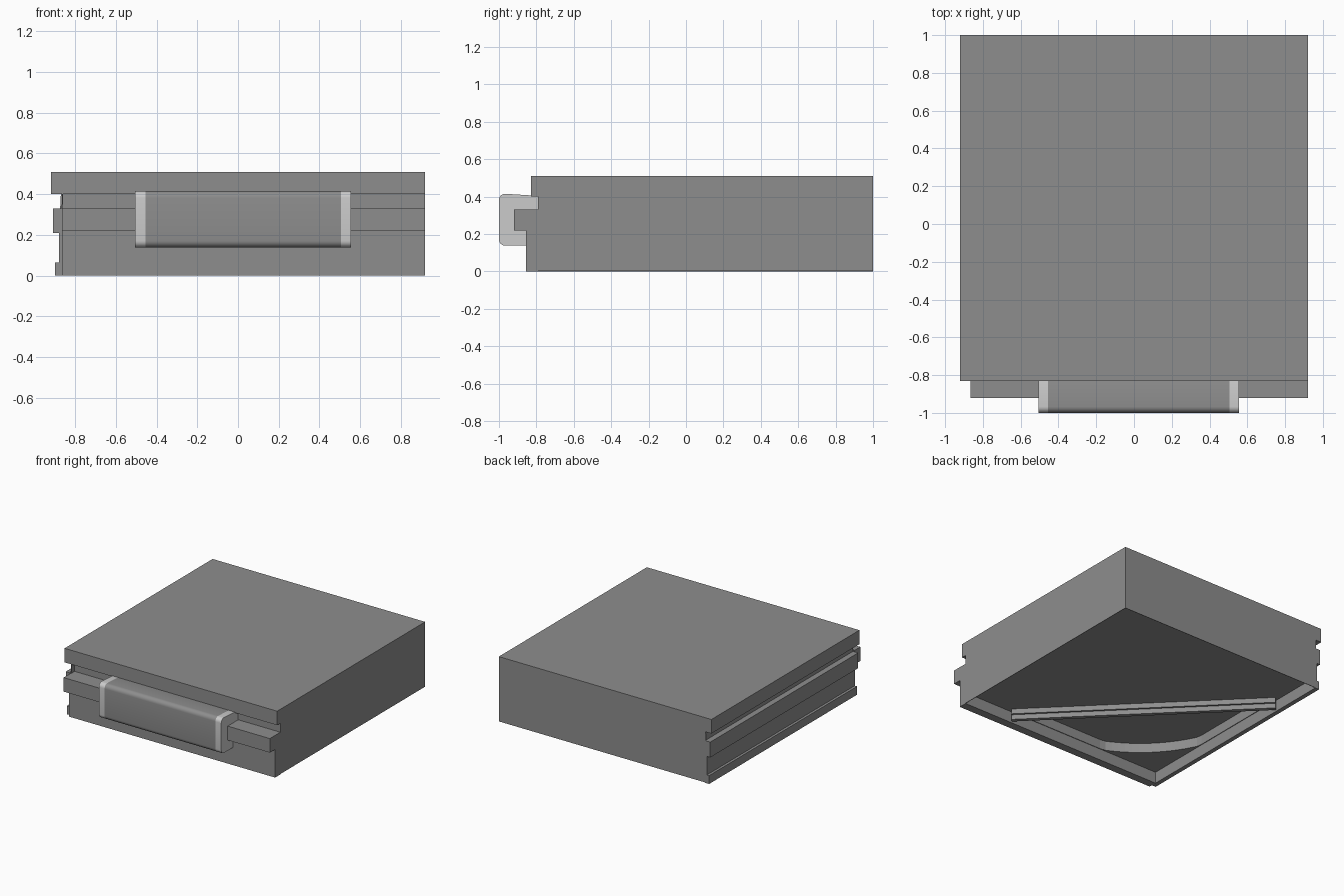
import bpy, bmesh, math
from mathutils import Matrix, Vector

if "Cube" in bpy.data.objects:
    bpy.data.objects.remove(bpy.data.objects["Cube"])


def material(name, v):
    m = bpy.data.materials.new(name)
    m.diffuse_color = (v, v, v, 1)
    m.use_nodes = True
    m.node_tree.nodes["Principled BSDF"].inputs["Base Color"].default_value = m.diffuse_color
    return m


dark = material("dark_grey", 0.27)


def prism(name, pts, axis, lo, hi, mat=dark):
    """Extrude a 2D outline along the x, y or z axis."""
    def place(p, d):
        a, b = p
        return {'x': (d, a, b), 'y': (a, d, b), 'z': (a, b, d)}[axis]
    bm = bmesh.new()
    face = bm.faces.new([bm.verts.new(place(p, lo)) for p in pts])
    ext = bmesh.ops.extrude_face_region(bm, geom=[face])
    moved = [v for v in ext['geom'] if isinstance(v, bmesh.types.BMVert)]
    shift = Vector(place((0, 0), hi - lo))
    bmesh.ops.translate(bm, verts=moved, vec=shift)
    bmesh.ops.recalc_face_normals(bm, faces=bm.faces)
    me = bpy.data.meshes.new(name)
    bm.to_mesh(me)
    bm.free()
    if mat:
        me.materials.append(mat)
    ob = bpy.data.objects.new(name, me)
    bpy.context.collection.objects.link(ob)
    return ob


def rect(x0, x1, y0, y1):
    return [(x0, y0), (x1, y0), (x1, y1), (x0, y1)]


IX, IY, CEIL = -0.865, -0.79, 0.09   # inner corner and underside height

# Main body with the stepped front
body = prism("body", [(1, .51), (-.83, .51), (-.83, .40), (-.79, .40), (-.79, .33),
                      (-.92, .33), (-.92, .22), (-.855, .22), (-.855, 0), (IY, 0),
                      (IY, CEIL), (1, CEIL)], 'x', IX, .92)

# Grooved left side
prism("left_side", [(IX, .51), (-.92, .51), (-.92, .40), (-.861, .40), (-.861, .33),
                    (-.91, .33), (-.91, .21), (-.88, .21), (-.88, .065), (-.90, .065),
                    (-.90, 0), (IX, 0)], 'y', -.83, 1)

# Thin skirt on the right and back
prism("right_skirt", rect(.916, .92, IY, 1), 'z', .003, CEIL)
prism("back_skirt", rect(IX, .916, .996, 1), 'z', .003, CEIL)

# Round-edged pocket cut into the underside corner
cx, cy, r = IX + .9, IY + .9, .983
arc = [(IX + .005, IY + 1.365)]
for i in range(33):
    a = math.radians(180 + 90 * i / 32)
    x, y = cx + r * math.cos(a), cy + r * math.sin(a)
    arc.append((max(x, IX + .005), max(y, IY + .005)))
arc.append((IX + 1.365, IY + .005))
cutter = prism("pocket_cutter", arc, 'z', .04, .165)
cutter.hide_render = True
cutter.hide_viewport = True
mod = body.modifiers.new("pocket", 'BOOLEAN')
mod.object = cutter
mod.operation = 'DIFFERENCE'
mod.solver = 'EXACT'

# Stepped diagonal bar across the underside
mid = Matrix.Translation((IX + .685, IY + .685, 0)) @ Matrix.Rotation(math.radians(-45), 4, 'Z')
for name, w, z0, z1 in (("bar_upper", .03, .05, .10), ("bar_lower", .015, .012, .05)):
    bar = prism(name, rect(-.955, .955, -w, w), 'z', z0, z1)
    bar.matrix_world = mid

# Front clasp with rounded edges and light end bands


def corner(y, z, rad, start):
    return [(y + rad * math.cos(math.radians(start + t)), z + rad * math.sin(math.radians(start + t)))
            for t in range(0, 91, 15)]


clasp = ([(-.79, .33), (-.79, .399), (-.84, .407)] + corner(-.967, .382, .033, 90)
         + corner(-.967, .171, .033, 180) + [(-.855, .138), (-.855, .22), (-.915, .22), (-.915, .33)])
for name, x0, x1, mat in (("clasp", -.455, .505, dark), ("clasp_band_left", -.505, -.455, None),
                          ("clasp_band_right", .505, .555, None)):
    ob = prism(name, clasp, 'x', x0, x1, mat)
    bpy.ops.object.select_all(action='DESELECT')
    ob.select_set(True)
    bpy.context.view_layer.objects.active = ob
    bpy.ops.object.shade_smooth_by_angle(angle=math.radians(30))
